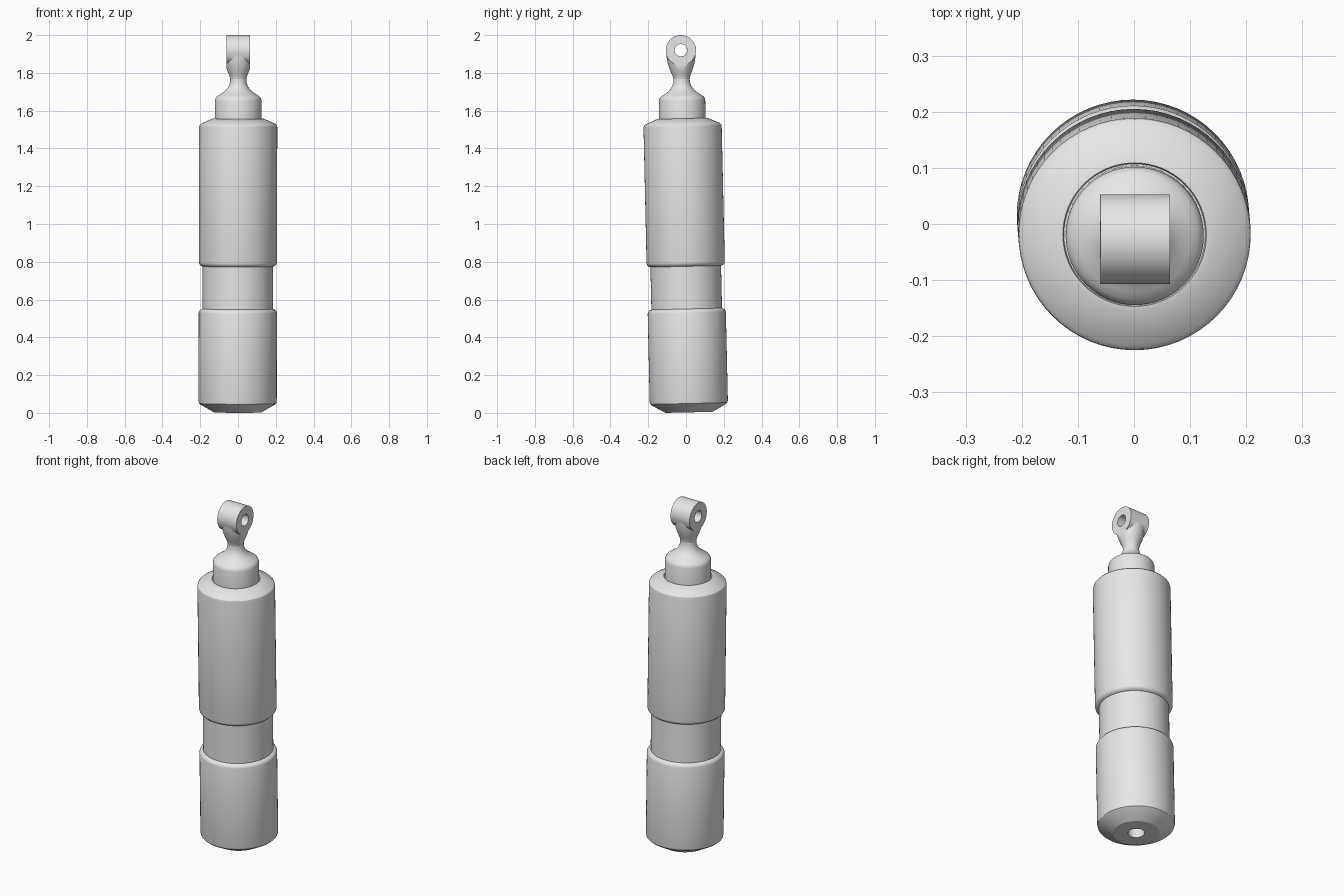
import bpy, bmesh, math
from mathutils import Matrix, Vector

if "Cube" in bpy.data.objects:
    bpy.data.objects.remove(bpy.data.objects["Cube"])

GREY = (0.8, 0.8, 0.8, 1)
metal = bpy.data.materials.new("plain grey")
metal.use_nodes = True
metal.diffuse_color = GREY
metal.node_tree.nodes["Principled BSDF"].inputs["Base Color"].default_value = GREY

# The whole damper leans slightly
LEAN = (0.0225, 0.002, 0)
BASE = (-0.002, 0.016, 0.003)
SEGMENTS = 64
EYE_Z, EYE_R, EYE_HALF, HOLE_R = 1.917, 0.08, 0.062, 0.033


def make(name, bm):
    bmesh.ops.recalc_face_normals(bm, faces=bm.faces)
    mesh = bpy.data.meshes.new(name)
    bm.to_mesh(mesh)
    bm.free()
    mesh.materials.append(metal)
    obj = bpy.data.objects.new(name, mesh)
    bpy.context.collection.objects.link(obj)
    obj.location, obj.rotation_euler = BASE, LEAN
    return obj


def select(obj):
    bpy.ops.object.select_all(action='DESELECT')
    obj.select_set(True)
    bpy.context.view_layer.objects.active = obj


def smooth(obj, degrees=28):
    select(obj)
    bpy.ops.object.shade_smooth_by_angle(angle=math.radians(degrees))


def lathe(profile):
    """Spin (radius, height) points around z."""
    bm = bmesh.new()
    verts = [bm.verts.new((r, 0, z)) for r, z in profile]
    edges = [bm.edges.new(pair) for pair in zip(verts, verts[1:])]
    bmesh.ops.spin(bm, geom=verts + edges, cent=(0, 0, 0), axis=(0, 0, 1),
                   angle=math.tau, steps=SEGMENTS)
    bmesh.ops.remove_doubles(bm, verts=bm.verts, dist=1e-5)
    return bm


def cross_cylinder(radius, length):
    """Cylinder along x at the eye centre."""
    bm = bmesh.new()
    place = Matrix.Translation((0, 0, EYE_Z)) @ Matrix.Rotation(math.pi / 2, 4, 'Y')
    bmesh.ops.create_cone(bm, cap_ends=True, segments=SEGMENTS, radius1=radius,
                          radius2=radius, depth=length, matrix=place)
    return bm


# Lower body with chamfered foot and blind hole underneath
smooth(make("lower_body", lathe([
    (0, 0.06), (0.045, 0.06), (0.045, 0), (0.125, 0), (0.196, 0.04),
    (0.204, 0.047), (0.207, 0.058), (0.207, 0.527), (0.205, 0.535),
    (0.198, 0.543), (0.187, 0.548), (0, 0.548)])))

# Narrow middle sleeve
smooth(make("middle_sleeve", lathe([(0.187, 0.545), (0.187, 0.785)])))

# Upper body
smooth(make("upper_body", lathe([
    (0, 0.773), (0.19, 0.773), (0.199, 0.778), (0.205, 0.785), (0.207, 0.793),
    (0.207, 1.51), (0.205, 1.52), (0.198, 1.528), (0.136, 1.555),
    (0.128, 1.556), (0.126, 1.548), (0, 1.548)])))

# Collar flowing up into the waist of the neck
smooth(make("collar", lathe([
    (0.123, 1.545), (0.123, 1.652), (0.12, 1.663), (0.113, 1.672),
    (0.1, 1.681), (0.083, 1.692), (0.068, 1.704), (0.056, 1.718),
    (0.048, 1.733), (0.044, 1.748), (0.043, 1.765)])), 35)

# Rod end: flared neck, cut flat on both sides
bm = lathe([(0, 1.765), (0.043, 1.765), (0.045, 1.776), (0.05, 1.79),
            (0.057, 1.806), (0.064, 1.825), (0.071, 1.85), (0.076, 1.88),
            (0.078, EYE_Z), (0, EYE_Z)])
for side in (-1, 1):
    cut = bmesh.ops.bisect_plane(
        bm, geom=bm.verts[:] + bm.edges[:] + bm.faces[:],
        plane_co=Vector((side * EYE_HALF, 0, 0)), plane_no=Vector((side, 0, 0)),
        clear_outer=True)
    rim = [e for e in cut["geom_cut"] if isinstance(e, bmesh.types.BMEdge)]
    bmesh.ops.holes_fill(bm, edges=rim, sides=0)
rod_end = make("rod_end", bm)

# Join the round eye and drill the pin hole
for name, radius, length, mode in (("eye", EYE_R, EYE_HALF * 2, 'UNION'),
                                   ("pin_hole", HOLE_R, 0.4, 'DIFFERENCE')):
    tool = make(name, cross_cylinder(radius, length))
    tool.hide_render = True
    select(rod_end)
    mod = rod_end.modifiers.new(name, 'BOOLEAN')
    mod.operation, mod.solver, mod.object = mode, 'EXACT', tool
    bpy.context.view_layer.update()
    bpy.ops.object.modifier_apply(modifier=mod.name)
    bpy.data.objects.remove(tool)
smooth(rod_end)
